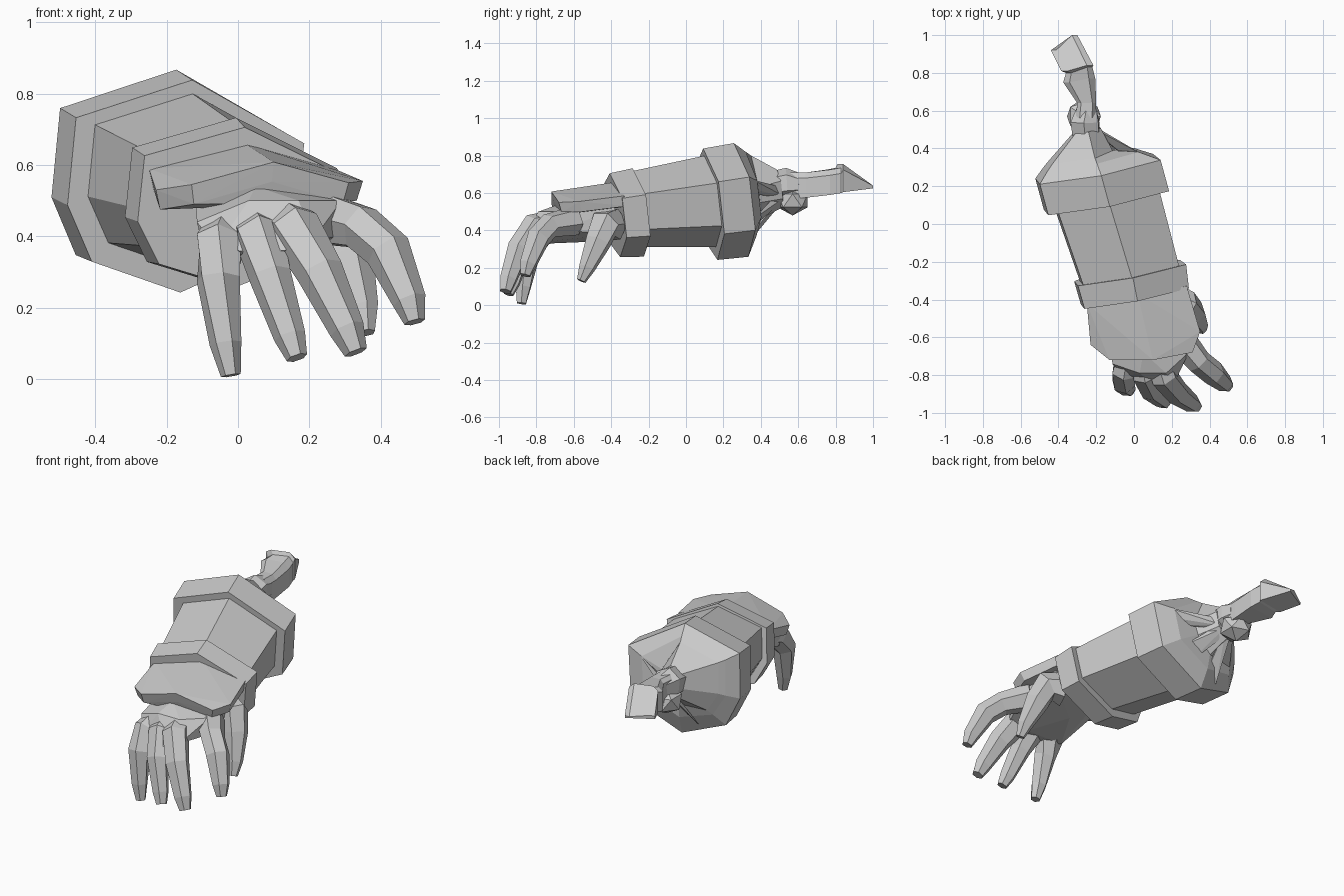
import bpy, bmesh, math
from mathutils import Vector

U = Vector((0.98, 0.18, 0.0))        # across the forearm
V = Vector((0.04, -0.13, 0.99))      # up through the forearm
# seven-sided armour section: ridge, right pair, bottom, left trio
SECTION = [(0, .305), (.345, .12), (.315, -.17), (-.01, -.315), (-.28, -.225), (-.36, -.06), (-.345, .195)]


def finish(name, bm):
    bmesh.ops.recalc_face_normals(bm, faces=bm.faces)
    me = bpy.data.meshes.new(name)
    bm.to_mesh(me)
    bm.free()
    ob = bpy.data.objects.new(name, me)
    bpy.context.collection.objects.link(ob)
    return ob


def loft(name, rings):
    bm = bmesh.new()
    vs = [[bm.verts.new(p) for p in r] for r in rings]
    n = len(rings[0])
    for a, b in zip(vs, vs[1:]):
        for i in range(n):
            j = (i + 1) % n
            bm.faces.new((a[i], a[j], b[j], b[i]))
    bm.faces.new(vs[0][::-1])
    bm.faces.new(vs[-1])
    return finish(name, bm)


def hull(name, pts):
    bm = bmesh.new()
    for p in pts:
        bm.verts.new(p)
    bmesh.ops.convex_hull(bm, input=bm.verts)
    loose = [v for v in bm.verts if not v.link_faces]
    bmesh.ops.delete(bm, geom=loose, context='VERTS')
    return finish(name, bm)


def section(center, su, sv, dents=(1,) * 7):
    c = Vector(center)
    return [c + U * (u * su * d) + V * (v * sv * d) for (u, v), d in zip(SECTION, dents)]


def tube(name, pts, sides=6):
    P = [Vector(p[:3]) for p in pts]
    rings = []
    for i, p in enumerate(P):
        t = (P[min(i + 1, len(P) - 1)] - P[max(i - 1, 0)]).normalized()
        side = t.cross(Vector((0.5, -0.3, 1))).normalized()
        up = side.cross(t)
        r = pts[i][3]
        rings.append([p + side * math.cos(k * math.tau / sides) * r
                      + up * math.sin(k * math.tau / sides) * r for k in range(sides)])
    return loft(name, rings)


# forearm armour
loft("forearm_sleeve", [section((-.14, .14, .56), .80, .80),
                        section((-.01, -.29, .515), .75, .65)])
# large rear cuff, closing in a cone towards the joint, hollowed on the right
loft("elbow_cuff", [section((-.14, .13, .545), .95, .97),
                    section((-.185, .295, .568), .95, .99),
                    section((-.205, .35, .585), .76, .78, (1, .88, .88, .88, .95, 1, 1)),
                    section((-.215, .375, .595), .66, .68, (1, .45, .4, .65, .95, 1, 1)),
                    section((-.245, .50, .625), .2, .33)])
# thin folds between cuff and joint
for i, (x, z) in enumerate([(.06, .63), (-.05, .42), (-.25, .36)]):
    hull(f"cuff_fold_{i}", [(x, .32, z), (x - .07, .33, z - .03), (x, .36, z + .04),
                            (-.23, .53, .58), (-.27, .53, .57), (-.24, .52, .63)])
# wrist cuff
loft("wrist_cuff", [section((-.015, -.255, .50), .85, .77),
                    section((.01, -.38, .485), .82, .73)])

# plate over the back of the hand
top = [(.02, -.37, .66), (.28, -.33, .585), (.35, -.57, .555), (.31, -.68, .55),
       (.10, -.72, .608), (-.13, -.72, .545), (-.23, -.64, .53), (-.25, -.42, .59)]
hull("hand_plate", top + [(x * .95, y + .015, z - .055) for x, y, z in top])

# palm, running down to the webs between the fingers
hull("palm", [(-.10, -.45, .40), (.0, -.36, .36), (.24, -.36, .38), (.25, -.38, .52),
              (-.12, -.45, .52), (-.115, -.74, .44), (.03, -.79, .50), (.17, -.79, .50),
              (.29, -.68, .50), (.29, -.66, .40), (.14, -.76, .34), (-.09, -.74, .33),
              (-.06, -.81, .37), (.03, -.845, .355), (.13, -.875, .36), (.21, -.85, .39),
              (.05, -.68, .54), (.05, -.5, .34)])

# fingers and thumb: path points with radius
fingers = {
    "little_finger": [(-.03, -.68, .42, .065), (-.05, -.78, .38, .072), (-.055, -.84, .28, .063),
                      (-.035, -.87, .10, .045), (-.02, -.88, .01, .028)],
    "ring_finger": [(.04, -.68, .43, .065), (.06, -.80, .40, .072), (.09, -.88, .29, .06),
                    (.145, -.93, .12, .045), (.165, -.95, .06, .03)],
    "middle_finger": [(.12, -.68, .45, .065), (.16, -.81, .42, .074), (.23, -.895, .30, .066),
                      (.305, -.95, .14, .05), (.33, -.965, .075, .033)],
    "index_finger": [(.24, -.60, .45, .08), (.345, -.73, .425, .067), (.42, -.79, .36, .066),
                     (.48, -.845, .22, .048), (.495, -.86, .16, .03)],
    "thumb": [(.19, -.40, .43, .095), (.275, -.435, .43, .085), (.31, -.47, .34, .072),
              (.35, -.53, .20, .045), (.36, -.56, .13, .025)],
}
for name, path in fingers.items():
    tube(name, path)

# knob joint behind the cuff
bm = bmesh.new()
bmesh.ops.create_icosphere(bm, subdivisions=1, radius=.1)
for v in bm.verts:
    v.co = Vector((v.co.x - .265, v.co.y * .95 + .57, v.co.z * .8 + .56))
finish("joint_knob", bm)
tube("joint_collar", [(-.25, .46, .635, .08), (-.26, .54, .65, .085), (-.25, .61, .645, .06)])


# rear spur ending in a slanted wedge: y, x limits, z limits, slant
def block(y, x0, x1, z0, z1, slant=0.0):
    w, m = (x1 - x0) * .2, (y + slant)
    thick = z1 - z0 > .05
    return [(x0, y, z0), (x1, m, z0), (x1, m, z1 - .03 * thick),
            (x1 - w, m, z1), (x0 + w, y, z1), (x0, y, z1 - .02 * thick)]


loft("rear_spur", [block(.56, -.31, -.20, .57, .71),
                   block(.64, -.30, -.20, .575, .71),
                   block(.75, -.375, -.205, .59, .725, .02),
                   block(.80, -.36, -.22, .60, .735, .03),
                   block(.81, -.385, -.215, .605, .755, .03),
                   block(.92, -.44, -.30, .625, .64, .08)])
